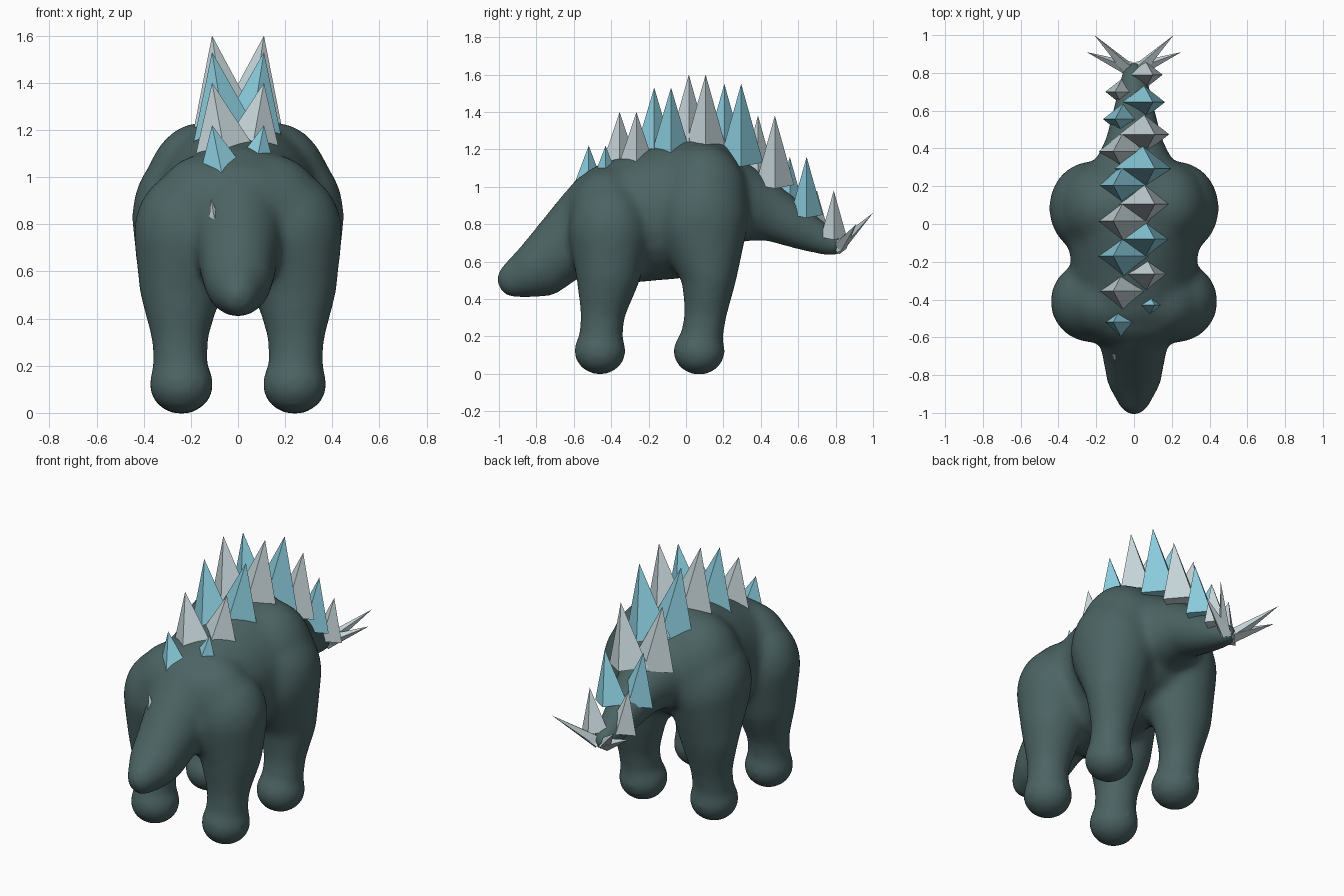
import bpy, bmesh
from mathutils import Vector, Matrix

cube = bpy.data.objects.get("Cube")
if cube:
    bpy.data.objects.remove(cube, do_unlink=True)


def material(name, rgb):
    m = bpy.data.materials.new(name)
    m.use_nodes = True
    m.diffuse_color = (*rgb, 1)
    m.node_tree.nodes["Principled BSDF"].inputs["Base Color"].default_value = (*rgb, 1)
    return m


SKIN = material("dark slate green", (0.072, 0.125, 0.125))
BLUE = material("sky blue", (0.265, 0.62, 0.74))
GREY = material("pale grey", (0.58, 0.68, 0.71))


def make_object(name, bm, mat):
    mesh = bpy.data.meshes.new(name)
    bm.to_mesh(mesh)
    bm.free()
    mesh.materials.append(mat)
    obj = bpy.data.objects.new(name, mesh)
    bpy.context.collection.objects.link(obj)
    return obj


def blob(bm, centre, radii):
    mat = Matrix.Translation(centre) @ Matrix.Diagonal((*radii, 1))
    bmesh.ops.create_icosphere(bm, subdivisions=3, radius=1, matrix=mat)


def limb(bm, keys, steps=7):
    """Sweep ellipsoids through keys of (centre, radii)."""
    for (c0, r0), (c1, r1) in zip(keys, keys[1:]):
        for i in range(steps + 1):
            t = i / steps
            blob(bm, Vector(c0).lerp(Vector(c1), t), Vector(r0).lerp(Vector(r1), t))


# Body: trunk, neck, head, tail and legs blended into one skin
bm = bmesh.new()
limb(bm, [((0, -0.42, 0.80), (0.33, 0.21, 0.33)),
          ((0, -0.17, 0.855), (0.34, 0.20, 0.36)),
          ((0, -0.04, 0.875), (0.36, 0.20, 0.37)),
          ((0, 0.10, 0.93), (0.35, 0.25, 0.335))])
blob(bm, (0, -0.50, 0.85), (0.30, 0.16, 0.23))
limb(bm, [((0, -0.50, 0.80), (0.24, 0.14, 0.26)),
          ((0, -0.60, 0.75), (0.19, 0.11, 0.25)),
          ((0, -0.72, 0.635), (0.165, 0.10, 0.22)),
          ((0, -0.83, 0.56), (0.145, 0.09, 0.155)),
          ((0, -0.92, 0.505), (0.09, 0.095, 0.10))])
limb(bm, [((0, 0.18, 0.95), (0.27, 0.18, 0.25)),
          ((0, 0.43, 0.88), (0.155, 0.10, 0.17)),
          ((0, 0.63, 0.77), (0.105, 0.09, 0.115)),
          ((0, 0.78, 0.69), (0.07, 0.085, 0.065))])
for s in (-1, 1):
    # Shoulder and front leg
    blob(bm, (s * 0.14, -0.42, 0.83), (0.235, 0.21, 0.27))
    limb(bm, [((s * 0.22, -0.41, 0.76), (0.225, 0.22, 0.27)),
              ((s * 0.243, -0.415, 0.53), (0.178, 0.175, 0.15)),
              ((s * 0.247, -0.445, 0.32), (0.12, 0.12, 0.10)),
              ((s * 0.245, -0.455, 0.20), (0.118, 0.118, 0.10))])
    blob(bm, (s * 0.24, -0.46, 0.122), (0.14, 0.142, 0.13))
    # Hip and hind leg
    blob(bm, (s * 0.16, 0.09, 0.92), (0.24, 0.25, 0.315))
    limb(bm, [((s * 0.22, 0.085, 0.83), (0.232, 0.25, 0.30)),
              ((s * 0.243, 0.125, 0.53), (0.178, 0.15, 0.15)),
              ((s * 0.247, 0.105, 0.32), (0.12, 0.115, 0.10)),
              ((s * 0.245, 0.085, 0.20), (0.118, 0.115, 0.10))])
    blob(bm, (s * 0.24, 0.07, 0.12), (0.14, 0.142, 0.13))
body = make_object("body", bm, SKIN)
remesh = body.modifiers.new("blend", 'REMESH')
remesh.mode = 'VOXEL'
remesh.voxel_size = 0.016
remesh.use_smooth_shade = True
smooth = body.modifiers.new("soften", 'SMOOTH')
smooth.factor = 0.5
smooth.iterations = 36


def spike(name, base, tip, rx, ry, mat):
    """Four-sided spike whose base is square to its axis."""
    bm = bmesh.new()
    base, tip = Vector(base), Vector(tip)
    axis = (tip - base).normalized()
    u = Vector((0, 1, 0)).cross(axis).normalized()
    v = axis.cross(u)
    ring = [bm.verts.new(base + d) for d in (u * rx, v * ry, -u * rx, -v * ry)]
    top = bm.verts.new(tip)
    bm.faces.new(ring)
    for i in range(4):
        bm.faces.new((ring[i], ring[(i + 1) % 4], top))
    bmesh.ops.recalc_face_normals(bm, faces=bm.faces)
    return make_object(name, bm, mat)


# Back plates: two staggered rows leaning outwards, colour alternating along each row
# Each entry is the right plate's y, the tip height, the plate depth and its relative width
plates = [(-0.52, 1.22, 0.29, 1.35), (-0.355, 1.40, 0.37, 1.2), (-0.17, 1.53, 0.40, 1.06),
          (0.015, 1.60, 0.42, 1.0), (0.205, 1.55, 0.42, 1.0), (0.385, 1.38, 0.37, 1.0),
          (0.555, 1.16, 0.31, 1.0), (0.70, 0.98, 0.25, 1.0)]
for i, (y, z, depth, wide) in enumerate(plates):
    mat = GREY if i % 2 else BLUE
    x = 0.11 if i < 6 else 0.10
    lean, rx, ry = 0.15 * depth * wide, 0.36 * depth * wide, 0.28 * depth * wide
    for side, s, dy in (("right", -1, 0), ("left", 1, 0.09)):
        spike(f"{side}_back_plate_{i + 1}", (s * (x - lean), y + dy, z - depth),
              (s * x, y + dy, z), rx, ry, mat)
spike("neck_plate", (-0.075, -0.70, 0.68), (-0.115, -0.70, 0.91), 0.06, 0.075, GREY)

# Tail spikes
for side, s in (("right", -1), ("left", 1)):
    spike(f"{side}_rear_tail_spike", (s * 0.02, 0.81, 0.675), (s * 0.21, 1.0, 0.86), 0.04, 0.04, GREY)
    spike(f"{side}_side_tail_spike", (s * 0.02, 0.82, 0.675), (s * 0.25, 0.91, 0.80), 0.04, 0.04, GREY)
